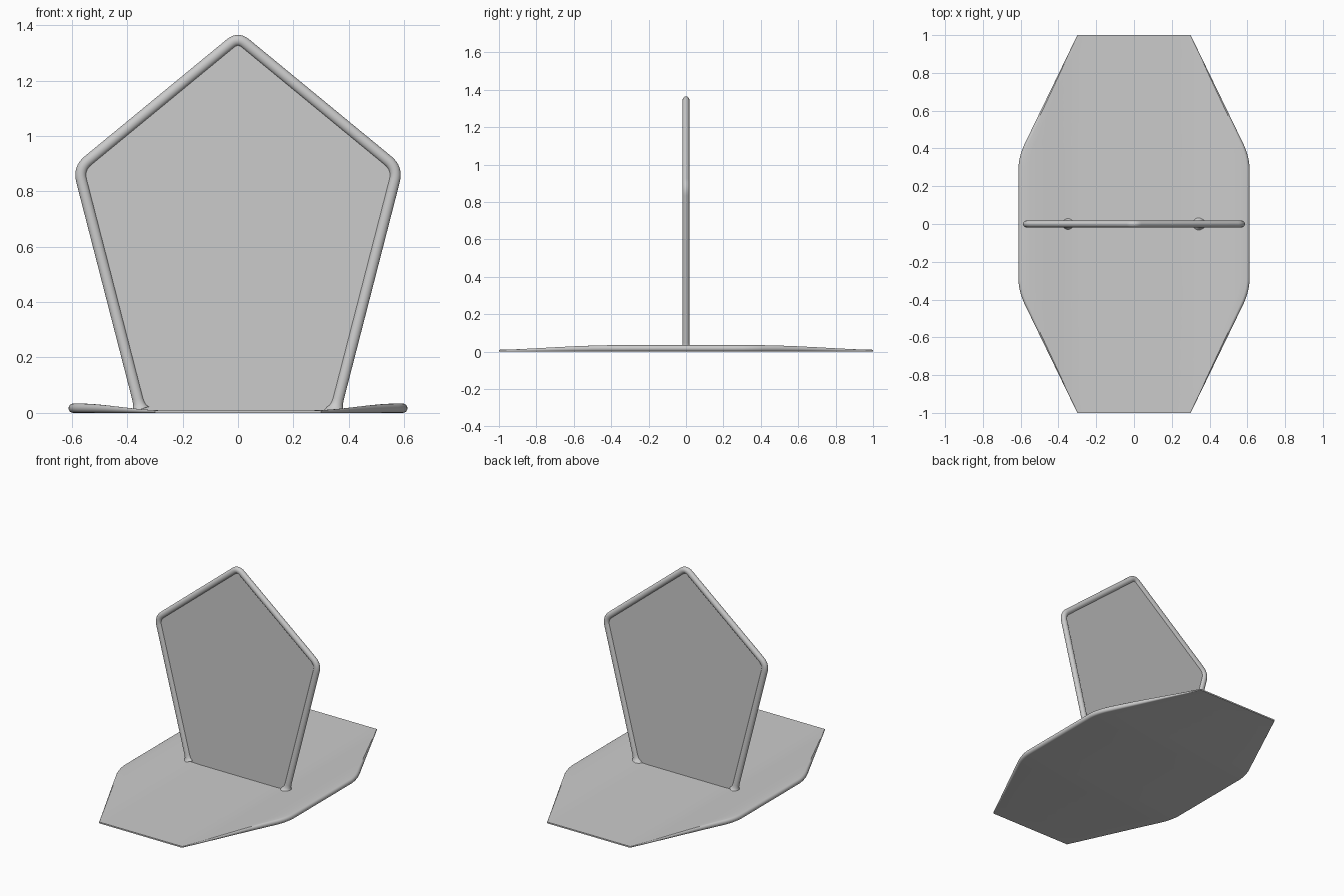
import bpy, bmesh, math
from mathutils import Vector

if "Cube" in bpy.data.objects:
    bpy.data.objects.remove(bpy.data.objects["Cube"])

grey = bpy.data.materials.new("light grey")
grey.diffuse_color = (0.6, 0.6, 0.6, 1)
grey.use_nodes = True
grey.node_tree.nodes["Principled BSDF"].inputs["Base Color"].default_value = grey.diffuse_color


def finish(name, bm, angle=35):
    bmesh.ops.recalc_face_normals(bm, faces=bm.faces)
    me = bpy.data.meshes.new(name)
    bm.to_mesh(me)
    bm.free()
    me.materials.append(grey)
    ob = bpy.data.objects.new(name, me)
    bpy.context.collection.objects.link(ob)
    bpy.ops.object.select_all(action='DESELECT')
    ob.select_set(True)
    bpy.context.view_layer.objects.active = ob
    bpy.ops.object.shade_smooth_by_angle(angle=math.radians(angle))
    return ob


def loft(bm, rings):
    """Skin closed rings of equal length and cap both ends."""
    vr = [[bm.verts.new(p) for p in r] for r in rings]
    n = len(vr[0])
    for a, b in zip(vr, vr[1:]):
        for i in range(n):
            j = (i + 1) % n
            bm.faces.new((a[i], a[j], b[j], b[i]))
    bm.faces.new(vr[0])
    bm.faces.new(vr[-1])


# Base plate: thin sheet whose top swells towards rounded side rims
def half_width(y):
    y = abs(y)
    if y < 0.3:
        return 0.612
    if y < 0.42:  # softened corner
        t = (y - 0.3) / 0.12
        return (1 - t) ** 2 * 0.612 + 2 * t * (1 - t) * 0.608 + t * t * 0.581
    return 0.581 + (0.3 - 0.581) * (y - 0.42) / 0.58


def top_z(x):
    t = min(1, max(0, (abs(x) - 0.27) / 0.31))
    return 0.009 + 0.025 * t * t * (3 - 2 * t)


def base_section(y):
    w = half_width(y)
    r = top_z(w) / 2
    e = w - r
    pts = [(-e + 2 * e * i / 32, top_z(-e + 2 * e * i / 32)) for i in range(33)]
    rim = [(e + r * math.sin(a), r + r * math.cos(a))
           for a in [math.pi * k / 8 for k in range(1, 8)]]
    pts += rim + [(e, 0), (-e, 0)] + [(-x, z) for x, z in reversed(rim)]
    return [(x, y, z) for x, z in pts]


ys = [0, 0.15, 0.3, 0.32, 0.34, 0.36, 0.38, 0.4, 0.42,
      0.5, 0.6, 0.7, 0.8, 0.9, 1.0]
ys = [-y for y in reversed(ys[1:])] + ys
bm = bmesh.new()
loft(bm, [base_section(y) for y in ys])
finish("base_plate", bm)

# Centre line of the pentagon frame: feet, shoulders and apex, rounded corners
foot, shoulder, apex = Vector((0.349, 0)), Vector((0.576, 0.882)), Vector((0, 1.356))


def rounded(prev, corner, nxt, cut, n=8):
    a = corner + (prev - corner).normalized() * cut
    b = corner + (nxt - corner).normalized() * cut
    return [a * (1 - t) ** 2 + corner * 2 * t * (1 - t) + b * t * t
            for t in [i / n for i in range(n + 1)]]


def flip(v):
    return Vector((-v.x, v.y))


leg = (shoulder - foot) / shoulder.y
flare = [(0.009, 0.042), (0.014, 0.033), (0.022, 0.026), (0.034, 0.0215), (0.05, 0.02)]
right = [foot + leg * z for z, _ in flare] + rounded(foot, shoulder, apex, 0.045)
path = right + rounded(shoulder, apex, flip(shoulder), 0.035) + [flip(p) for p in reversed(right)]
radii = [0.02] * len(path)
for i, (_, r) in enumerate(flare):
    radii[i] = radii[-1 - i] = r

# Frame tube, flared where it meets the base
rings = []
last = len(path) - 1
for i, p in enumerate(path):
    tan = (path[min(i + 1, last)] - path[max(i - 1, 0)]).normalized()
    nor = Vector((tan.y, -tan.x))
    if i in (0, last):
        nor = Vector((1, 0))
    ring = []
    for k in range(20):
        a = 2 * math.pi * k / 20
        q = p + nor * (radii[i] * math.cos(a))
        ring.append((q.x, radii[i] * 0.9 * math.sin(a), q.y))
    rings.append(ring)
bm = bmesh.new()
loft(bm, rings)
finish("frame_tube", bm, 60)

# Flat panel filling the frame
outline = [foot + leg * 0.004] + path[len(flare):last + 1 - len(flare)]
outline.append(flip(outline[0]))
bm = bmesh.new()
loft(bm, [[(p.x, y, p.y) for p in outline] for y in (-0.006, 0.006)])
finish("panel", bm)
